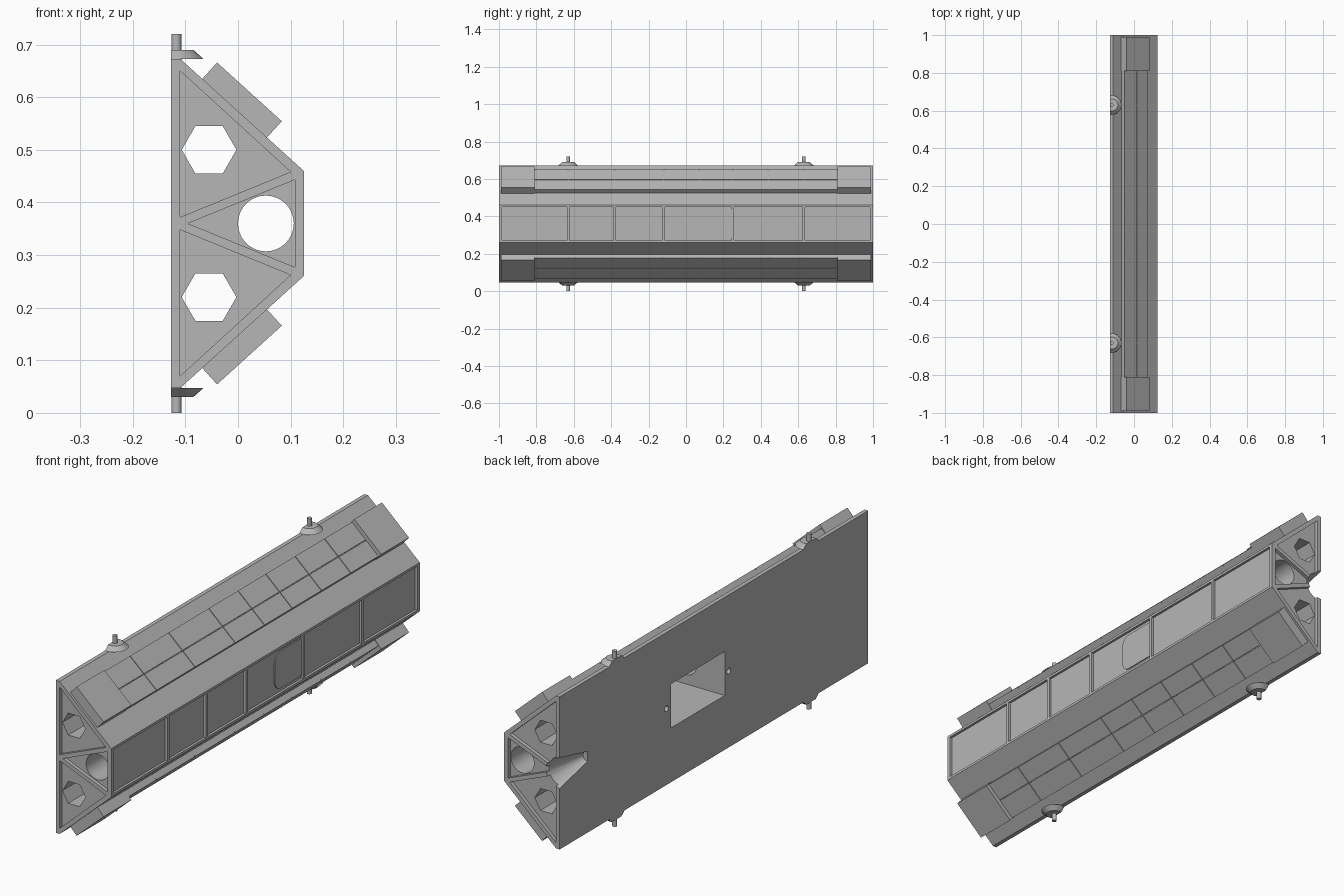
import bpy, bmesh, math
from mathutils import Matrix, Vector

old = bpy.data.objects.get("Cube")
if old:
    bpy.data.objects.remove(old, do_unlink=True)

GREY = 0.47
MID = 0.36          # height of the mirror plane
BACK = -0.127       # flat back side

grey = bpy.data.materials.new("plain_grey")
grey.use_nodes = True
grey.diffuse_color = (GREY, GREY, GREY, 1)
grey.node_tree.nodes["Principled BSDF"].inputs["Base Color"].default_value = (GREY, GREY, GREY, 1)
parts = []


def finish(name, bm):
    bmesh.ops.recalc_face_normals(bm, faces=bm.faces)
    mesh = bpy.data.meshes.new(name)
    bm.to_mesh(mesh)
    bm.free()
    mesh.materials.append(grey)
    ob = bpy.data.objects.new(name, mesh)
    bpy.context.scene.collection.objects.link(ob)
    parts.append(ob)
    return ob


def prism(name, profile, start, end, axis="y"):
    """Extrude a profile: (x, z) points along y, or (y, z) points along x."""
    bm = bmesh.new()
    place = (lambda p, t: (p[0], t, p[1])) if axis == "y" else (lambda p, t: (t, p[0], p[1]))
    face = bm.faces.new([bm.verts.new(place(p, start)) for p in profile])
    out = bmesh.ops.extrude_face_region(bm, geom=[face])
    verts = [v for v in out["geom"] if isinstance(v, bmesh.types.BMVert)]
    step = Vector(place((0, 0), end - start))
    bmesh.ops.translate(bm, verts=verts, vec=step)
    return finish(name, bm)


def ngon(cx, cz, r, n):
    return [(cx + r * math.cos(2 * math.pi * i / n), cz + r * math.sin(2 * math.pi * i / n))
            for i in range(n)]


def rect(a0, a1, b0, b1):
    return [(a0, b0), (a1, b0), (a1, b1), (a0, b1)]


def flip(profile, s):
    return [(a, MID + s * (b - MID)) for a, b in profile]


def carve(target, cutter):
    mod = target.modifiers.new("cut", "BOOLEAN")
    mod.operation, mod.solver, mod.object = "DIFFERENCE", "EXACT", cutter
    deps = bpy.context.evaluated_depsgraph_get()
    mesh = bpy.data.meshes.new_from_object(target.evaluated_get(deps))
    target.modifiers.clear()
    target.data = mesh
    parts.remove(cutter)
    bpy.data.objects.remove(cutter, do_unlink=True)


# Main hull
hull = prism("hull", [(BACK, 0.047), (-0.11, 0.047), (0.125, 0.26),
                      (0.125, 0.46), (-0.11, 0.673), (BACK, 0.673)], -1, 1)

# Triangular recesses in both ends
side_tri = [(-0.11, 0.65), (-0.11, 0.372), (0.1, 0.458)]
mid_tri = [(-0.095, MID), (0.108, 0.443), (0.108, 0.277)]
for s in (-1, 1):
    for tri in (flip(side_tri, 1), flip(side_tri, -1), mid_tri):
        carve(hull, prism("end_recess", tri, s * 0.985, s * 1.1))

# Full-length shafts
for s in (-1, 1):
    carve(hull, prism("hex_shaft", flip(ngon(-0.055, 0.5, 0.052, 6), s), -1.2, 1.2))
carve(hull, prism("round_shaft", ngon(0.053, MID, 0.053, 40), -1.2, 1.2))

# Room opening in the back with a small hole on each side
carve(hull, prism("room", rect(-0.07, 0.28, 0.27, 0.45), -0.2, 0.103, "x"))
for y in (-0.097, 0.307):
    carve(hull, prism("bolt_hole", ngon(y, MID, 0.012, 12), -0.2, -0.1, "x"))

# Tapered socket at the rear edge of the back
bm = bmesh.new()
bmesh.ops.create_cone(bm, cap_ends=True, segments=24, radius1=0.02, radius2=0.068, depth=0.2,
                      matrix=Matrix.Translation((BACK, 0.92, MID)) @ Matrix.Rotation(-math.pi / 2, 4, "X"))
carve(hull, finish("socket", bm))

# Inset panes along the front side
pane_edges = [-0.992, -0.63, -0.38, -0.12, 0.25, 0.63, 0.992]
for y0, y1 in zip(pane_edges, pane_edges[1:]):
    carve(hull, prism("pane", rect(y0 + 0.007, y1 - 0.007, 0.27, 0.45), 0.115, 0.2, "x"))

# Door with two rounded corners
door = [(0.243, 0.283), (0.243, 0.437)]
for cz, a0 in ((0.397, 90), (0.323, 180)):
    for i in range(7):
        a = math.radians(a0 + 15 * i)
        door.append((0.11 + 0.04 * math.cos(a), cz + 0.04 * math.sin(a)))
prism("door", door, 0.114, 0.119, "x")

# Raised blocks and tiles on both slopes
along = Vector((0.235, -0.213)).normalized()
out = Vector((-along.y, along.x))
base = Vector((-0.0065, 0.579))


def slab(name, s, u0, u1, height, y0, y1):
    pts = [base + along * u + out * h for u, h in rect(u0, u1, -0.004, height)]
    prism(name, flip(pts, s), y0, y1)


seams = [-0.81, -0.63, -0.38, -0.12, 0.07, 0.25, 0.44, 0.63, 0.81]
for s, side in ((1, "upper"), (-1, "lower")):
    for y0, y1 in ((-0.99, -0.81), (0.81, 0.99)):
        slab(side + "_end_block", s, -0.083, 0.083, 0.042, y0, y1)
    slab(side + "_tile_bed", s, -0.081, 0.081, 0.021, -0.81, 0.81)
    for y0, y1 in zip(seams, seams[1:]):
        for u0, u1 in ((-0.081, 0.003), (0.006, 0.081)):
            slab(side + "_tile", s, u0, u1, 0.026, y0 + 0.0015, y1 - 0.0015)

# Mounting pegs with flared collars cut flush with the back
for s, side in ((1, "top"), (-1, "bottom")):
    for y in (-0.63, 0.63):
        for name, r1, r2, z0, z1 in (("collar", 0.051, 0.032, 0.673, 0.69),
                                     ("peg", 0.0095, 0.0095, 0.67, 0.72)):
            bm = bmesh.new()
            spot = Matrix.Translation((-0.117, y, (z0 + z1) / 2))
            bmesh.ops.create_cone(bm, cap_ends=True, segments=24, radius1=r1, radius2=r2,
                                  depth=z1 - z0, matrix=spot)
            if name == "collar":
                geom = bm.verts[:] + bm.edges[:] + bm.faces[:]
                bmesh.ops.bisect_plane(bm, geom=geom, plane_co=(BACK, 0, 0),
                                       plane_no=(-1, 0, 0), clear_outer=True)
                bmesh.ops.holes_fill(bm, edges=[e for e in bm.edges if e.is_boundary])
            for v in bm.verts:
                v.co.z = MID + s * (v.co.z - MID)
            finish(side + "_" + name, bm)

# Smooth the round surfaces, keep edges sharp
bpy.ops.object.select_all(action="DESELECT")
for ob in parts:
    ob.select_set(True)
bpy.context.view_layer.objects.active = hull
bpy.ops.object.shade_smooth_by_angle(angle=math.radians(30))
